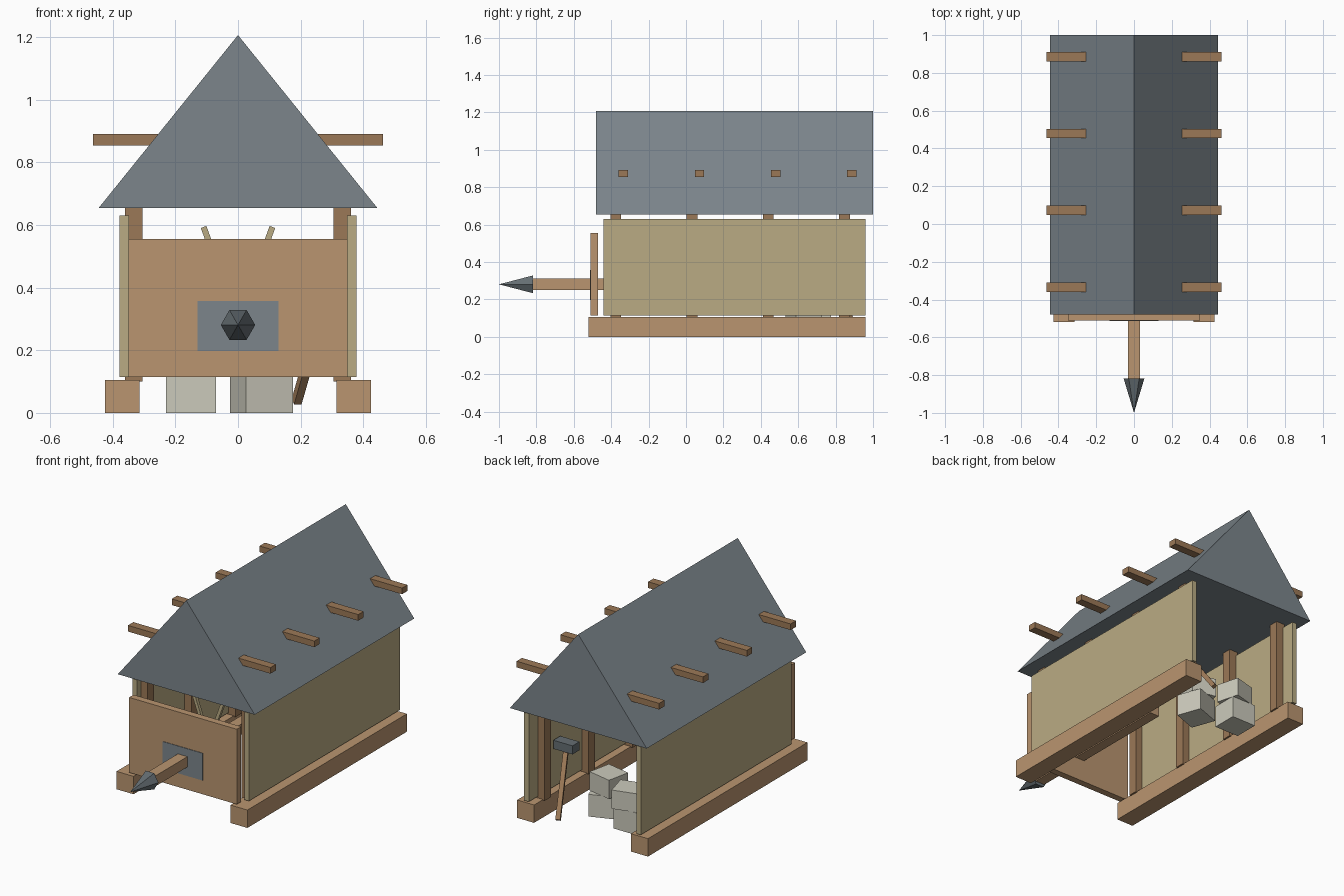
import bpy, math
from mathutils import Vector

if "Cube" in bpy.data.objects:
    bpy.data.objects.remove(bpy.data.objects["Cube"])


def material(name, rgb):
    m = bpy.data.materials.new(name)
    m.diffuse_color = (*rgb, 1)
    m.use_nodes = True
    m.node_tree.nodes["Principled BSDF"].inputs["Base Color"].default_value = m.diffuse_color
    return m


OAK = material("oak", (0.49, 0.30, 0.16))
DARK_OAK = material("dark_oak", (0.33, 0.19, 0.095))
HIDE = material("wattle", (0.49, 0.41, 0.23))
SLATE = material("slate", (0.20, 0.235, 0.26))
IRON = material("iron", (0.13, 0.155, 0.17))
STONE = material("stone", (0.60, 0.59, 0.50))


def mesh(name, verts, faces, mat):
    me = bpy.data.meshes.new(name)
    me.from_pydata(verts, [], faces)
    me.materials.append(mat)
    ob = bpy.data.objects.new(name, me)
    bpy.context.collection.objects.link(ob)
    return ob


def box(name, center, size, mat, turn=0):
    x, y, z = (s / 2 for s in size)
    v = [(a, b, c) for c in (-z, z) for a, b in ((-x, -y), (x, -y), (x, y), (-x, y))]
    f = [(3, 2, 1, 0), (4, 5, 6, 7), (0, 1, 5, 4), (1, 2, 6, 5), (2, 3, 7, 6), (3, 0, 4, 7)]
    ob = mesh(name, v, f, mat)
    ob.location = center
    ob.rotation_euler.z = math.radians(turn)
    return ob


def span(name, lo, hi, mat):
    lo, hi = Vector(lo), Vector(hi)
    return box(name, (lo + hi) / 2, hi - lo, mat)


def beam(name, a, b, width, mat):
    a, b = Vector(a), Vector(b)
    ob = box(name, (a + b) / 2, (width, width, (b - a).length), mat)
    ob.rotation_euler = (b - a).to_track_quat('Z', 'Y').to_euler()
    return ob


# Closed gable roof
roof = [(x, y, z) for y in (-0.48, 1.0) for x, z in ((-0.445, 0.655), (0.445, 0.655), (0, 1.207))]
mesh("roof", roof, [(0, 1, 2), (5, 4, 3), (0, 3, 4, 1), (1, 4, 5, 2), (2, 5, 3, 0)], SLATE)

# Cross beams poking through the roof
for i in range(4):
    y = -0.335 + i * 0.407
    span(f"roof_beam_{i + 1}", (-0.463, y - 0.025, 0.855), (0.463, y + 0.025, 0.891), DARK_OAK)

# Sills, side walls and posts
for side, s in (("left", -1), ("right", 1)):
    box(f"{side}_sill", (s * 0.37, 0.22, 0.0525), (0.11, 1.48, 0.105), OAK)
    box(f"{side}_wall", (s * 0.364, 0.26, 0.373), (0.03, 1.40, 0.516), HIDE)
    for i in range(4):
        box(f"{side}_post_{i + 1}", (s * 0.333, -0.375 + i * 0.4075, 0.385),
            (0.057, 0.057, 0.57), DARK_OAK)

# Front shield with iron plate
span("front_shield", (-0.35, -0.511, 0.115), (0.35, -0.47, 0.556), OAK)
span("shield_plate", (-0.13, -0.514, 0.197), (0.13, -0.50, 0.357), SLATE)

# Ram with six-sided iron tip
span("ram", (-0.031, -0.83, 0.25), (0.031, 0.18, 0.311), OAK)
ring = [(0.055 * math.cos(k * math.pi / 3), -0.817, 0.281 + 0.055 * math.sin(k * math.pi / 3))
        for k in range(6)]
mesh("ram_tip", ring + [(0, -1.0, 0.281)],
     [(k, (k + 1) % 6, 6) for k in range(6)] + [(5, 4, 3, 2, 1, 0)], IRON)

# Sling ropes
for i, y in enumerate((-0.27, 0.11)):
    for side, s in (("left", -1), ("right", 1)):
        beam(f"{side}_rope_{i + 1}", (s * 0.002, y, 0.30), (s * 0.11, y, 0.594), 0.019, HIDE)

# Stone pile near the open back
for i, (pos, size, turn) in enumerate((
        ((0.075, 0.63, 0.065), (0.16, 0.15, 0.13), 20),
        ((-0.15, 0.70, 0.065), (0.16, 0.15, 0.13), 0),
        ((0.06, 0.63, 0.185), (0.15, 0.14, 0.11), -12),
        ((-0.13, 0.72, 0.185), (0.14, 0.14, 0.11), 15))):
    box(f"stone_{i + 1}", pos, size, STONE, turn)

# Leaning mallet
beam("mallet_handle", (0.187, 0.92, 0.035), (0.28, 0.71, 0.36), 0.026, DARK_OAK)
box("mallet_head", (0.28, 0.71, 0.37), (0.125, 0.065, 0.05), IRON)
